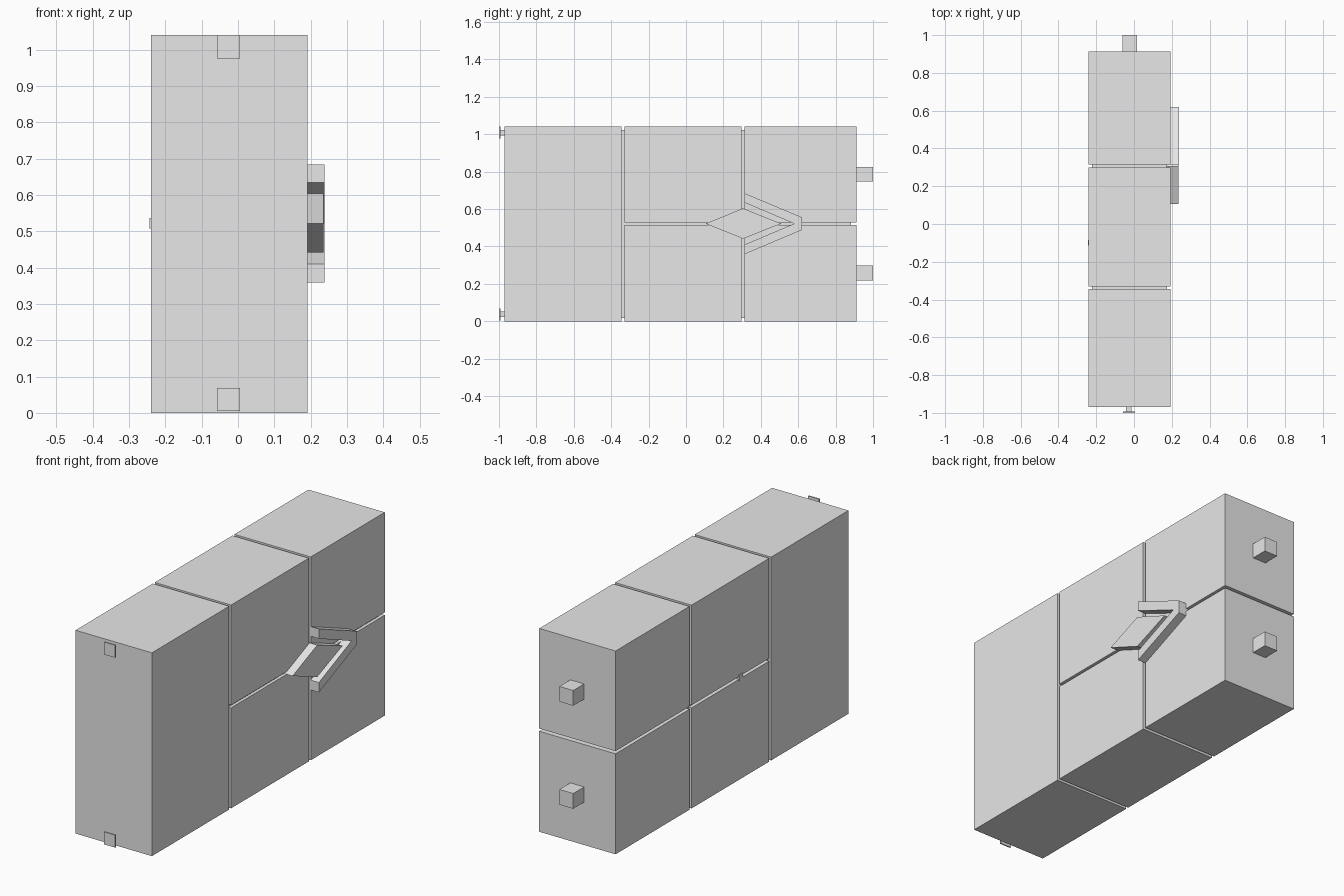
import bpy
import bmesh

default_cube = bpy.data.objects.get("Cube")
if default_cube:
    bpy.data.objects.remove(default_cube, do_unlink=True)

GREY = (0.8, 0.8, 0.8, 1.0)
grey = bpy.data.materials.new("plain_grey")
grey.use_nodes = True
grey.diffuse_color = GREY
grey.node_tree.nodes["Principled BSDF"].inputs["Base Color"].default_value = GREY


def prism(name, outline, x0, x1):
    """Extrude a (y, z) outline from x0 to x1."""
    bm = bmesh.new()
    face = bm.faces.new([bm.verts.new((x0, y, z)) for y, z in outline])
    result = bmesh.ops.extrude_face_region(bm, geom=[face])
    moved = [g for g in result["geom"] if isinstance(g, bmesh.types.BMVert)]
    bmesh.ops.translate(bm, verts=moved, vec=(x1 - x0, 0, 0))
    bmesh.ops.recalc_face_normals(bm, faces=bm.faces)
    mesh = bpy.data.meshes.new(name)
    bm.to_mesh(mesh)
    bm.free()
    mesh.materials.append(grey)
    obj = bpy.data.objects.new(name, mesh)
    bpy.context.collection.objects.link(obj)
    return obj


def box(name, x, y, z):
    outline = [(y[0], z[0]), (y[1], z[0]), (y[1], z[1]), (y[0], z[1])]
    return prism(name, outline, *x)


SIDES = (-0.24, 0.192)
LOWER, UPPER = (0, 0.514), (0.528, 1.04)

# Outer blocks, separated by narrow grooves
box("front_block", SIDES, (-0.97, -0.345), (0, 1.04))
for part, span in (("middle", (-0.33, 0.298)), ("rear", (0.314, 0.912))):
    for level, height in (("lower", LOWER), ("upper", UPPER)):
        box(f"{part}_{level}_block", SIDES, span, height)

# Recessed core at the bottom of the grooves
box("core", (-0.222, 0.176), (-0.9, 0.882), (0.018, 1.022))

# Square rear pegs
for level, z in (("lower", 0.258), ("upper", 0.785)):
    box(f"rear_peg_{level}", (-0.062, 0.016), (0.9, 1.0), (z - 0.039, z + 0.039))

# Front buttons on short stems
for level, z in (("lower", 0.037), ("upper", 1.008)):
    box(f"button_stem_{level}", (-0.042, -0.012), (-0.98, -0.96), (z - 0.015, z + 0.015))
    box(f"button_stem_front_{level}", (-0.042, -0.012), (-0.994, -0.98), (z - 0.015, z + 0.015))
    box(f"button_plate_{level}", (-0.058, 0.005), (-1.0, -0.993), (z - 0.032, z + 0.032))

# Raised diamond and chevron on the left side
prism("diamond", [(0.105, 0.522), (0.305, 0.441), (0.51, 0.522), (0.305, 0.604)],
      0.17, 0.235)
prism("chevron", [(0.314, 0.684), (0.314, 0.634), (0.578, 0.522), (0.314, 0.41),
                  (0.314, 0.359), (0.62, 0.488), (0.62, 0.556)], 0.17, 0.238)

# Small latch in the groove on the right side
box("side_latch", (-0.243, -0.2), (-0.115, -0.085), (0.507, 0.537))
